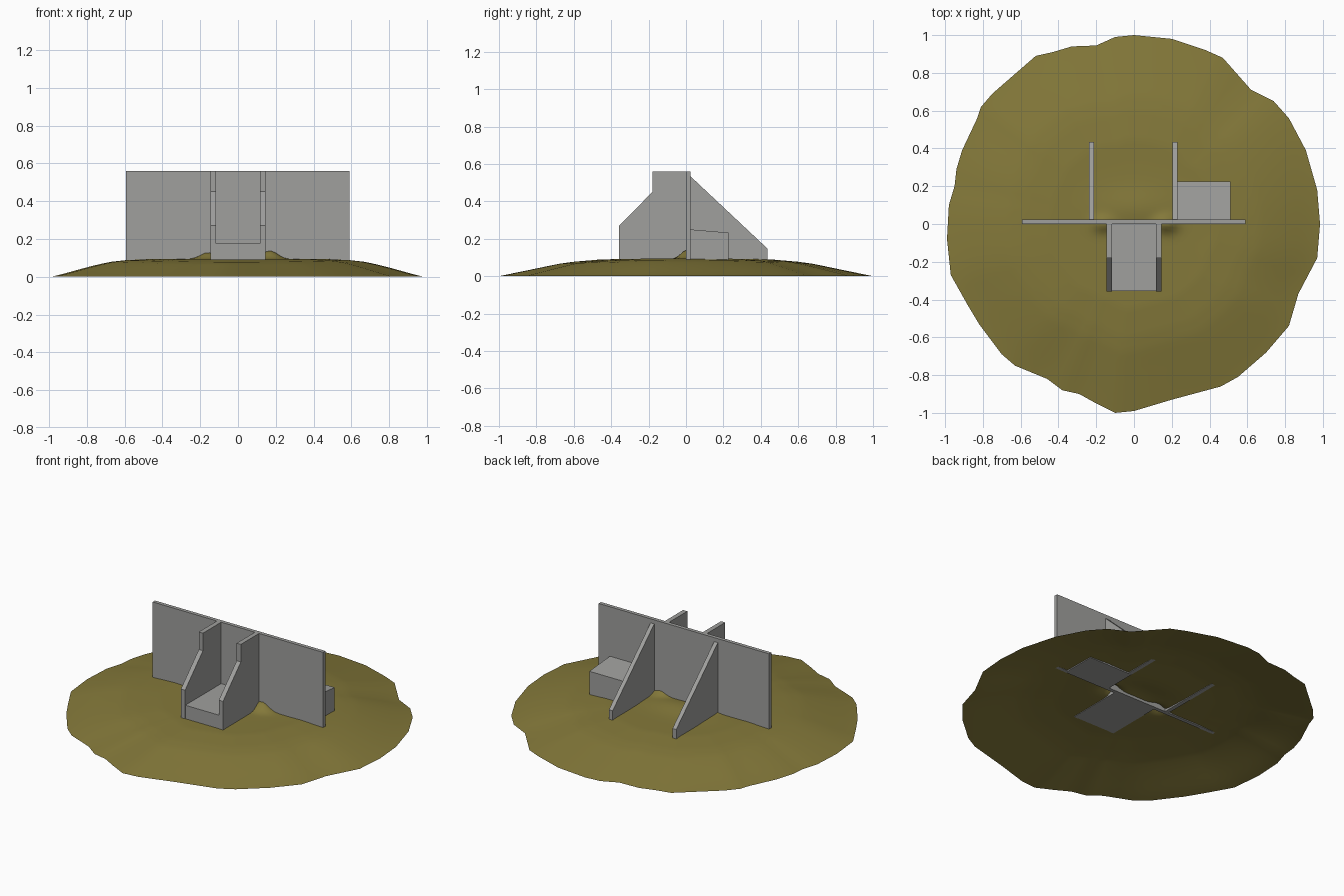
import bpy, bmesh, math

if "Cube" in bpy.data.objects:
    bpy.data.objects.remove(bpy.data.objects["Cube"])

def material(name, rgb):
    m = bpy.data.materials.new(name)
    m.diffuse_color = (*rgb, 1)
    m.use_nodes = True
    m.node_tree.nodes["Principled BSDF"].inputs["Base Color"].default_value = m.diffuse_color
    return m

STONE = material("grey stone", (0.35, 0.35, 0.34))
EARTH = material("olive earth", (0.23, 0.19, 0.042))

def finish(bm, name, mat):
    bmesh.ops.recalc_face_normals(bm, faces=bm.faces)
    me = bpy.data.meshes.new(name)
    bm.to_mesh(me)
    bm.free()
    me.materials.append(mat)
    ob = bpy.data.objects.new(name, me)
    bpy.context.collection.objects.link(ob)
    return ob

def slab(name, x0, x1, profile):
    """Extrude a (y, z) profile from x0 to x1."""
    bm = bmesh.new()
    a = [bm.verts.new((x0, y, z)) for y, z in profile]
    b = [bm.verts.new((x1, y, z)) for y, z in profile]
    n = len(profile)
    bm.faces.new(a)
    bm.faces.new(b[::-1])
    for i in range(n):
        j = (i + 1) % n
        bm.faces.new((a[i], a[j], b[j], b[i]))
    return finish(bm, name, STONE)

def rect(y0, y1, z0, z1):
    return [(y0, z0), (y1, z0), (y1, z1), (y0, z1)]

BASE = 0.088

# Long back wall
slab("back_wall", -0.592, 0.59, rect(0.0, 0.023, BASE, 0.56))

# Seat with two stepped, sloping arms
slab("seat", -0.118, 0.118, rect(-0.355, 0.0, BASE, 0.175))
arm = [(0, BASE), (-0.357, BASE), (-0.357, 0.27), (-0.18, 0.45), (-0.18, 0.56), (0, 0.56)]
for side, x in (("left", -0.146), ("right", 0.117)):
    slab(side + "_arm", x, x + 0.029, arm)

# Sloping buttresses behind the wall
buttress = [(0.023, BASE), (0.435, BASE), (0.435, 0.148), (0.023, 0.535)]
for side, x in (("left", -0.237), ("right", 0.204)):
    slab(side + "_buttress", x, x + 0.026, buttress)

# Low box with a slightly sloping top
slab("rear_box", 0.23, 0.512, [(0.023, 0.084), (0.226, 0.084), (0.226, 0.233), (0.023, 0.25)])

# Earth mound: rings of an irregular outline, open underneath
OUTLINE = [(0, 1), (.2, .98), (.38, .92), (.47, .88), (.62, .71), (.74, .65), (.82, .56),
           (.91, .39), (.97, .18), (.985, 0), (.97, -.18), (.87, -.37), (.82, -.54),
           (.7, -.68), (.55, -.81), (.46, -.86), (.2, -.93), (0, -.99), (-.1, -1),
           (-.2, -.95), (-.29, -.9), (-.38, -.88), (-.46, -.82), (-.63, -.75),
           (-.7, -.69), (-.82, -.53), (-.88, -.43), (-.97, -.27), (-.99, -.08),
           (-.98, .1), (-.95, .2), (-.94, .29), (-.91, .39), (-.83, .56), (-.81, .62),
           (-.75, .69), (-.52, .89), (-.43, .91), (-.33, .94), (-.2, .945), (-.1, .99)]
HEIGHT = [(0, .092), (.45, .09), (.6, .077), (.68, .066), (.8, .041), (1, 0)]

def ground_z(x, y, t):
    for (t0, z0), (t1, z1) in zip(HEIGHT, HEIGHT[1:]):
        if t <= t1:
            z = z0 + (z1 - z0) * (t - t0) / (t1 - t0)
            break
    a = math.atan2(y, x)
    z += 0.013 * math.cos(a) ** 2 * math.sin(math.pi * t * t) ** 2
    # earth heaped against the wall beside the seat, and between the buttresses
    for cx, h in ((-0.16, 0.032), (0.17, 0.042)):
        z += h * math.exp(-((x - cx) / 0.055) ** 2 - (y / 0.04) ** 2)
    z += 0.018 * math.exp(-(x / 0.2) ** 2 - ((y - 0.08) / 0.1) ** 2)
    return z

rim = []
for (x0, y0), (x1, y1) in zip(OUTLINE, OUTLINE[1:] + OUTLINE[:1]):
    rim += [(x0, y0), ((x0 + x1) / 2, (y0 + y1) / 2)]
RINGS = 40
bm = bmesh.new()
centre = bm.verts.new((0, 0, ground_z(0, 0, 0)))
prev = None
for k in range(1, RINGS + 1):
    t = k / RINGS
    ring = [bm.verts.new((x * t, y * t, ground_z(x * t, y * t, t))) for x, y in rim]
    for i in range(len(ring)):
        j = (i + 1) % len(ring)
        if prev is None:
            bm.faces.new((centre, ring[j], ring[i]))
        else:
            bm.faces.new((prev[i], prev[j], ring[j], ring[i]))
    prev = ring
mound = finish(bm, "earth_mound", EARTH)
if mound.data.polygons[0].normal.z < 0:
    mound.data.flip_normals()
mound.data.polygons.foreach_set("use_smooth", [True] * len(mound.data.polygons))
